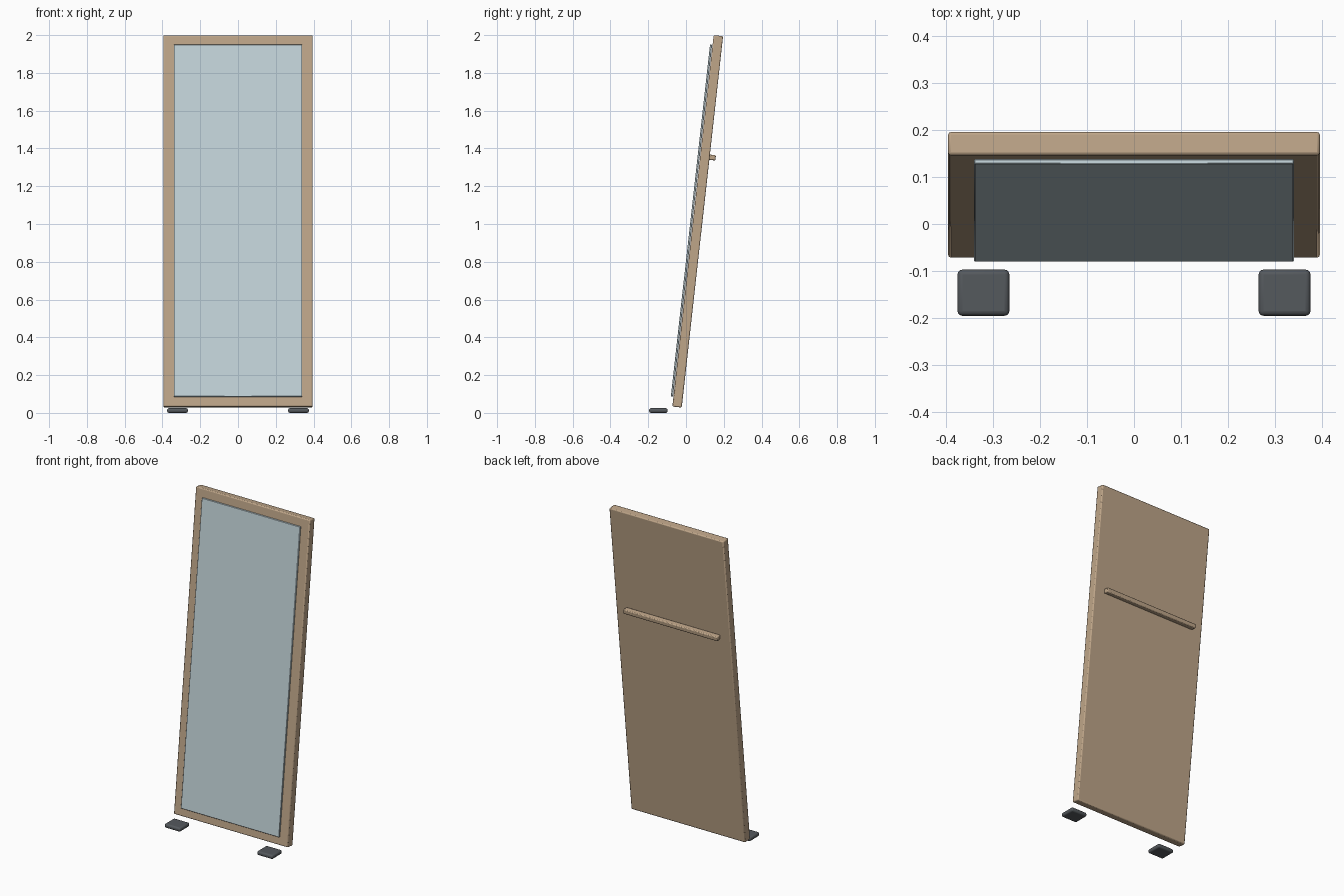
import bpy
import math

if "Cube" in bpy.data.objects:
    bpy.data.objects.remove(bpy.data.objects["Cube"])

TILT = -math.radians(6.35)


def material(name, rgb):
    m = bpy.data.materials.new(name)
    m.diffuse_color = (*rgb, 1)
    m.use_nodes = True
    m.node_tree.nodes["Principled BSDF"].inputs["Base Color"].default_value = m.diffuse_color
    return m


wood = material("wood", (0.52, 0.38, 0.25))
glass = material("mirror_glass", (0.55, 0.66, 0.70))
rubber = material("dark_rubber", (0.09, 0.10, 0.11))


def box(name, center, size, mat, bevel, segments=2, tilt=0.0):
    bpy.ops.mesh.primitive_cube_add(size=1, location=center)
    ob = bpy.context.object
    ob.name = name
    ob.scale = size
    bpy.ops.object.transform_apply(location=False, rotation=False, scale=True)
    ob.rotation_euler.x = tilt
    mod = ob.modifiers.new("bevel", 'BEVEL')
    mod.width = bevel
    mod.segments = segments
    ob.data.materials.append(mat)
    bpy.ops.object.shade_smooth_by_angle(angle=math.radians(30))
    return ob


# Leaning frame board
box("frame_panel", (0, 0.062, 1.014), (0.79, 0.05, 1.978), wood, 0.006, 2, TILT)

# Mirror glass just proud of the frame
box("mirror_glass", (0, 0.029, 1.0175), (0.68, 0.011, 1.875), glass, 0.002, 1, TILT)

# Cross bar on the back
box("back_rail", (0, 0.14, 1.352), (0.65, 0.034, 0.028), wood, 0.005, 2, TILT)

# Floor pads in front
for side, label in ((-1, "left"), (1, "right")):
    box("floor_pad_" + label, (side * 0.32, -0.146, 0.0125),
        (0.11, 0.098, 0.025), rubber, 0.01, 3)
